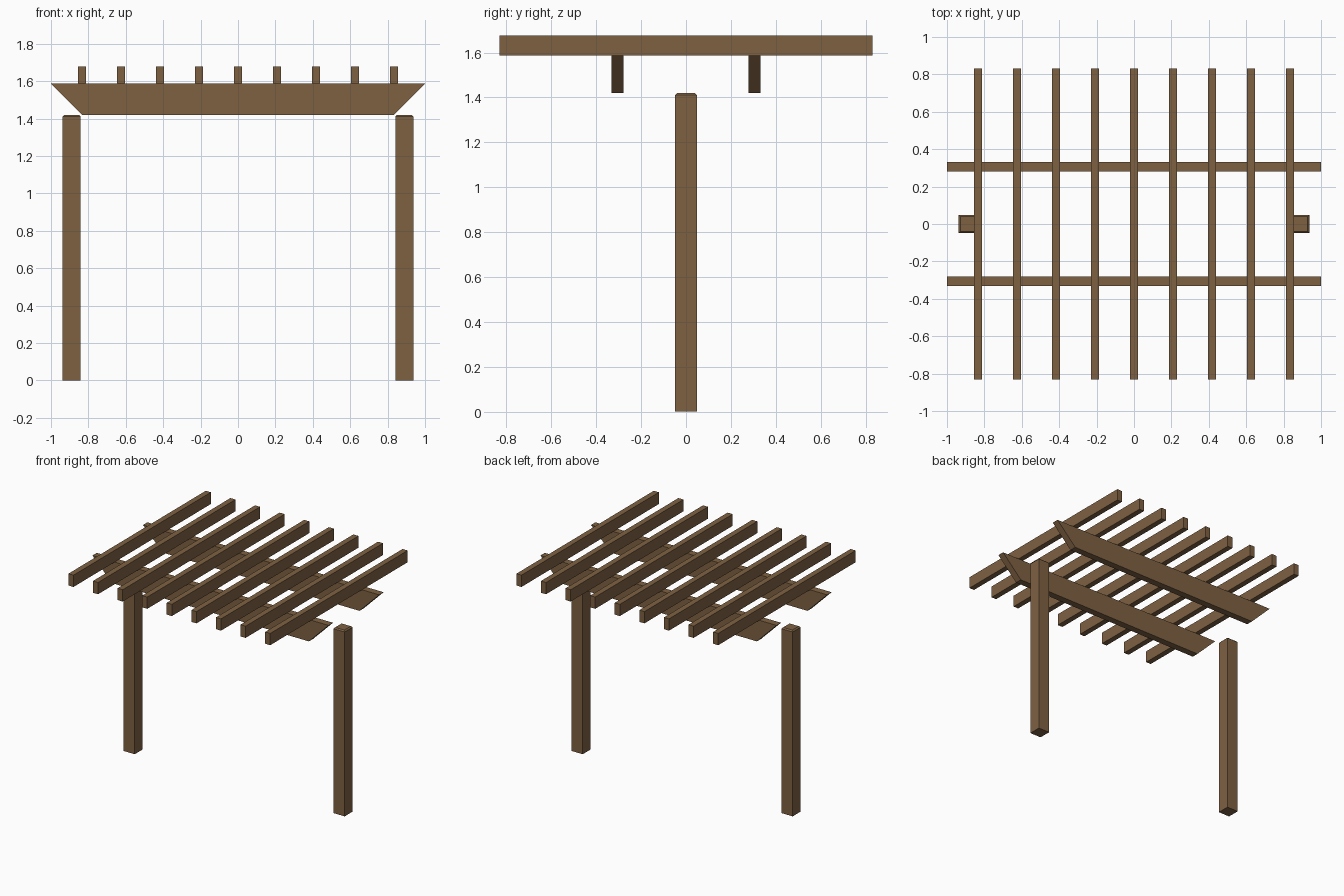
import bpy, bmesh

if "Cube" in bpy.data.objects:
    bpy.data.objects.remove(bpy.data.objects["Cube"])

wood = bpy.data.materials.new("wood")
wood.diffuse_color = (0.21, 0.12, 0.055, 1)
wood.use_nodes = True
wood.node_tree.nodes["Principled BSDF"].inputs["Base Color"].default_value = wood.diffuse_color


def finish(name, bm):
    bmesh.ops.recalc_face_normals(bm, faces=bm.faces)
    mesh = bpy.data.meshes.new(name)
    bm.to_mesh(mesh)
    bm.free()
    mesh.materials.append(wood)
    obj = bpy.data.objects.new(name, mesh)
    bpy.context.collection.objects.link(obj)
    return obj


def box(name, center, size, chamfer=0):
    bm = bmesh.new()
    bmesh.ops.create_cube(bm, size=1)
    for v in bm.verts:
        v.co = [v.co[i] * size[i] + center[i] for i in range(3)]
    # Chamfer only the four top edges
    if chamfer:
        top = max(v.co.z for v in bm.verts)
        edges = [e for e in bm.edges if all(abs(v.co.z - top) < 1e-5 for v in e.verts)]
        bmesh.ops.bevel(bm, geom=edges, offset=chamfer, segments=1, affect='EDGES')
    return finish(name, bm)


def beam(name, y, thickness):
    # Trapezoid profile with slanted ends, extruded along y
    profile = [(-0.833, 1.42), (0.833, 1.42), (1.0, 1.587), (-1.0, 1.587)]
    bm = bmesh.new()
    face = bm.faces.new([bm.verts.new((x, y - thickness / 2, z)) for x, z in profile])
    ext = bmesh.ops.extrude_face_region(bm, geom=[face])
    verts = [g for g in ext["geom"] if isinstance(g, bmesh.types.BMVert)]
    bmesh.ops.translate(bm, verts=verts, vec=(0, thickness, 0))
    return finish(name, bm)


# Two posts with chamfered tops
for side, s in (("left", -1), ("right", 1)):
    box(f"{side}_post", (s * 0.889, 0, 0.71), (0.096, 0.096, 1.42), 0.009)

# Front and back beams
for side, s in (("front", -1), ("back", 1)):
    beam(f"{side}_beam", s * 0.306, 0.053)

# Nine rafters across the beams
for i in range(9):
    box(f"rafter_{i + 1}", (-0.833 + i * 0.20825, 0, 1.632), (0.043, 1.662, 0.09))
